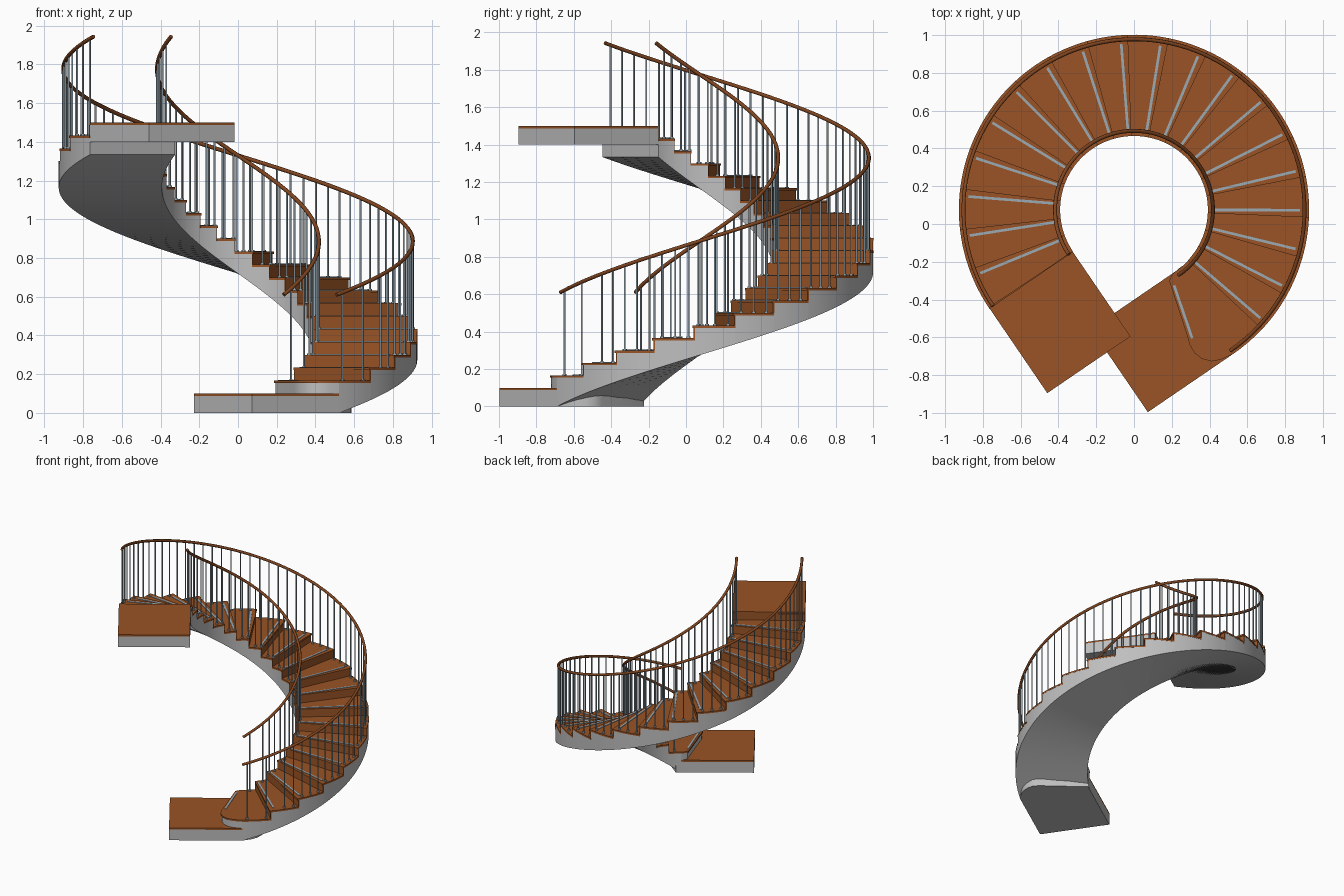
import bpy, bmesh, math
from mathutils import Vector

if "Cube" in bpy.data.objects:
    bpy.data.objects.remove(bpy.data.objects["Cube"])

CY, R0, R1 = 0.075, 0.393, 0.926       # stair centre, inner and outer radius
A0, STEP, N = -55.7, 13.5, 20          # first angle, angle per tread, tread count
RISE, BASE, WOOD = 1.4 / 21, 0.1, 0.013
A1 = A0 + STEP * N


def material(name, rgb):
    m = bpy.data.materials.new(name)
    m.diffuse_color = (*rgb, 1)
    m.use_nodes = True
    m.node_tree.nodes["Principled BSDF"].inputs["Base Color"].default_value = m.diffuse_color
    return m


wood = material("brown wood", (0.32, 0.088, 0.019))
rail_wood = material("dark rail wood", (0.22, 0.06, 0.014))
concrete = material("grey concrete", (0.52, 0.52, 0.52))
metal = material("blue grey metal", (0.33, 0.41, 0.46))


def polar(r, a):
    a = math.radians(a)
    return (r * math.cos(a), CY + r * math.sin(a))


def arc(r, a, b, n=8):
    return [polar(r, a + (b - a) * i / n) for i in range(n + 1)]


def sector(r0, r1, a, b, n=8):
    return arc(r1, a, b, n) + arc(r0, b, a, n)


def prism(bm, pts, z0, z1):
    lo = [bm.verts.new((x, y, z0)) for x, y in pts]
    hi = [bm.verts.new((x, y, z1)) for x, y in pts]
    bm.faces.new(lo[::-1])
    bm.faces.new(hi)
    for i in range(len(pts)):
        j = (i + 1) % len(pts)
        bm.faces.new((lo[i], lo[j], hi[j], hi[i]))


def finish(bm, name, mat, smooth=None):
    bmesh.ops.recalc_face_normals(bm, faces=bm.faces)
    me = bpy.data.meshes.new(name)
    bm.to_mesh(me)
    bm.free()
    me.materials.append(mat)
    ob = bpy.data.objects.new(name, me)
    bpy.context.collection.objects.link(ob)
    if smooth:
        bpy.ops.object.select_all(action='DESELECT')
        ob.select_set(True)
        bpy.context.view_layer.objects.active = ob
        bpy.ops.object.shade_smooth_by_angle(angle=math.radians(smooth))
    return ob


def top(k):                             # height of tread k
    return BASE + RISE * k


# concrete flight: stepped top, smooth helical underside
bm = bmesh.new()
SUB = 6


def section(a, k):
    zb = max(0.0, RISE * (a - A0) / STEP)
    zt = top(k) - WOOD
    return [bm.verts.new((*polar(r, a), z))
            for r, z in ((R0, zb), (R1, zb), (R1, zt), (R0, zt))]


prev = None
for k in range(1, N + 1):
    for i in range(SUB + 1):
        cur = section(A0 + STEP * (k - 1 + i / SUB), k)
        if prev is None:
            bm.faces.new(cur)
        elif i == 0:
            bm.faces.new((prev[3], prev[2], cur[2], cur[3]))
        else:
            for e in range(4):
                f = (e + 1) % 4
                bm.faces.new((prev[e], prev[f], cur[f], cur[e]))
        prev = cur
bm.faces.new(prev[::-1])
bmesh.ops.remove_doubles(bm, verts=bm.verts, dist=1e-5)
finish(bm, "concrete_flight", concrete, 30)

# rounded first step: wood tread on a concrete block
front = [(0.203, -0.268), (0.186, -0.30), (0.281, -0.59), (0.295, -0.64), (0.322, -0.685),
         (0.36, -0.714), (0.41, -0.727), (0.46, -0.718)]
first_pts = arc(R0, A0 + STEP, A0) + front + arc(R1, A0, A0 + STEP)
bm = bmesh.new()
prism(bm, [polar(R0, A0)] + [(x + 0.008, y + 0.006) for x, y in front] + [polar(R1, A0)],
      BASE, top(1) - WOOD)
finish(bm, "first_step_block", concrete, 30)
bm = bmesh.new()
prism(bm, [polar(R0, A0), polar(R1, A0), (0.565, -0.63), (0.583, -0.585), (0.585, -0.53),
           (0.575, -0.485), (0.545, -0.45), (0.25, -0.225)], 0, 0.058)
finish(bm, "flight_foot", concrete, 30)

# wood treads
bm = bmesh.new()
prism(bm, first_pts, top(1) - WOOD, top(1))
for k in range(2, N + 1):
    a = A0 + STEP * (k - 1)
    prism(bm, sector(R0 - 0.002, R1 + 0.001, a - 0.8, a + STEP), top(k) - WOOD, top(k))
finish(bm, "treads", wood, 30)

# wood risers
bm = bmesh.new()
for k in range(2, N + 2):
    a = A0 + STEP * (k - 1)
    prism(bm, sector(R0, R1, a - 0.4, a + 0.1, 1), top(k - 1), top(k) - WOOD)
finish(bm, "risers", wood)


# straight landings at both ends
def landing(name, a, sign, z):
    t = math.radians(a)
    d = Vector((-math.sin(t), math.cos(t))) * sign * 0.543
    p, q = Vector(polar(R0, a)), Vector(polar(R1, a))
    pts = [tuple(v) for v in (p, q, q + d, p + d)]
    for part, z0, z1, mat in (("slab", z - 0.1, z - WOOD, concrete), ("floor", z - WOOD, z, wood)):
        b = bmesh.new()
        prism(b, pts, z0, z1)
        finish(b, name + "_" + part, mat)


landing("lower_landing", A0, -1, BASE)
landing("upper_landing", A1, 1, top(N + 1))


# grip strips near each nosing
def strip(bm, p, q, z, w=0.007):
    p, q = Vector(p), Vector(q)
    d = (q - p).normalized()
    n = Vector((-d.y, d.x)) * w
    prism(bm, [tuple(v) for v in (p - n, q - n, q + n, p + n)], z, z + 0.004)


bm = bmesh.new()
strip(bm, (0.212, -0.325), (0.308, -0.605), top(1))
for k in range(2, N + 1):
    a = A0 + STEP * (k - 1) + 1.6
    strip(bm, polar(0.425, a), polar(0.88, a), top(k))
finish(bm, "grip_strips", metal)


# handrails and balusters
def rail_z(a):
    return 0.61 + RISE * (a - A0) / STEP


def circle(c, r, n=8):
    return [(c[0] + r * math.cos(2 * math.pi * i / n), c[1] + r * math.sin(2 * math.pi * i / n))
            for i in range(n)]


# per side: radius, baluster places along a tread, places left out on the lowest treads
sides = (("inner", 0.418, (0.04, 0.5), {(1, 0), (2, 0)}),
         ("outer", 0.903, (1 / 6, 0.5, 5 / 6), {(1, 1), (2, 0)}))
for side, r, places, skipped in sides:
    cu = bpy.data.curves.new(side + "_handrail", 'CURVE')
    cu.dimensions = '3D'
    cu.bevel_depth = 0.0105
    cu.bevel_resolution = 2
    cu.use_fill_caps = True
    sp = cu.splines.new('POLY')
    count = 120
    sp.points.add(count)
    for i, pt in enumerate(sp.points):
        a = A0 + (A1 - A0) * i / count
        pt.co = (*polar(r, a), rail_z(a), 1)
    sp.use_smooth = True
    cu.materials.append(rail_wood)
    bpy.context.collection.objects.link(bpy.data.objects.new(side + "_handrail", cu))

    bm = bmesh.new()
    for k in range(1, N + 1):
        for j, f in enumerate(places):
            if (k, j) in skipped:
                continue
            a = A0 + STEP * (k - 1 + f)
            c = polar(r, a)
            prism(bm, circle(c, 0.005), top(k), rail_z(a))
            prism(bm, circle(c, 0.011), top(k), top(k) + 0.007)
    finish(bm, side + "_balusters", metal, 50)
